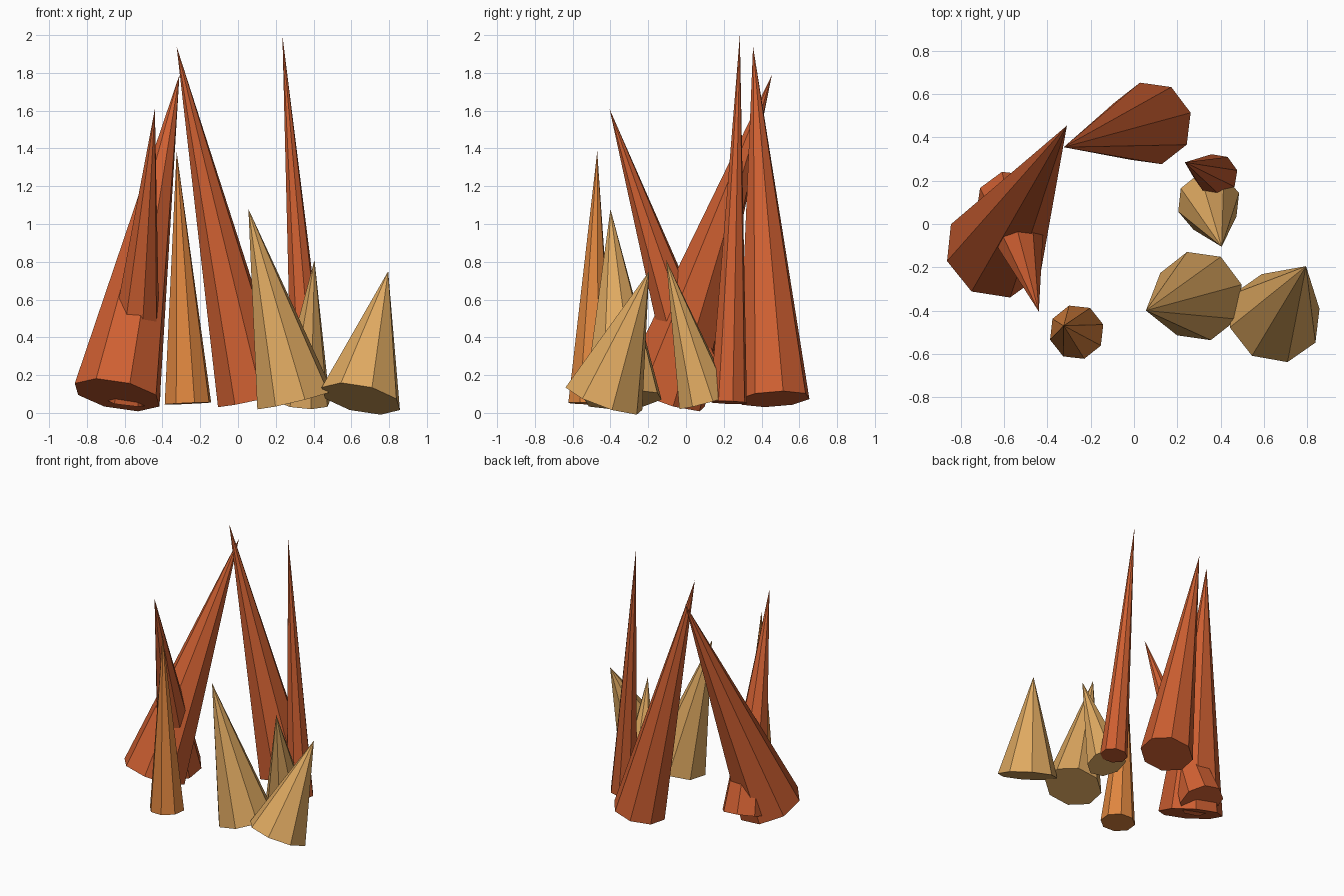
import bpy, bmesh, math
from mathutils import Vector, Matrix

if "Cube" in bpy.data.objects:
    bpy.data.objects.remove(bpy.data.objects["Cube"])


def material(name, rgb):
    m = bpy.data.materials.new(name)
    m.diffuse_color = (*rgb, 1.0)
    m.use_nodes = True
    m.node_tree.nodes["Principled BSDF"].inputs["Base Color"].default_value = m.diffuse_color
    return m


rust = material("rust_red", (0.62, 0.115, 0.031))
sand = material("sand_yellow", (0.74, 0.40, 0.12))
amber = material("amber_orange", (0.74, 0.24, 0.05))


def spike(name, apex, base, radius, phase, mat):
    """Eight-sided flat-shaded cone leaning from base centre to apex."""
    apex, base = Vector(apex), Vector(base)
    axis = apex - base
    turn = Vector((0, 0, 1)).rotation_difference(axis).to_matrix().to_4x4()
    place = (Matrix.Translation((apex + base) / 2) @ turn
             @ Matrix.Rotation(math.radians(phase), 4, 'Z'))
    bm = bmesh.new()
    bmesh.ops.create_cone(bm, cap_ends=True, segments=8, radius1=radius,
                          radius2=0, depth=axis.length, matrix=place)
    bmesh.ops.remove_doubles(bm, verts=bm.verts, dist=1e-4)
    bmesh.ops.recalc_face_normals(bm, faces=bm.faces)
    mesh = bpy.data.meshes.new(name)
    bm.to_mesh(mesh)
    bm.free()
    mesh.materials.append(mat)
    bpy.context.collection.objects.link(bpy.data.objects.new(name, mesh))


# Tall rust-red spikes
spike("large_left_spike", (-0.31, 0.455, 1.79), (-0.64, -0.12, 0.095), 0.238, 15, rust)
spike("crossing_left_spike", (-0.44, -0.405, 1.61), (-0.57, 0.09, 0.085), 0.165, 15, rust)
spike("back_spike", (-0.325, 0.355, 1.94), (0.078, 0.465, 0.073), 0.195, 15, rust)
spike("thin_right_spike", (0.235, 0.285, 2.0), (0.38, 0.225, 0.055), 0.1, 13, rust)

# Slim amber spike
spike("slim_front_spike", (-0.325, -0.47, 1.385), (-0.265, -0.5, 0.05), 0.128, 16, amber)

# Short sandy spikes
spike("front_sand_spike", (0.055, -0.4, 1.08), (0.3, -0.333, 0.07), 0.211, 15, sand)
spike("right_sand_spike", (0.795, -0.195, 0.75), (0.65, -0.435, 0.075), 0.22, 14, sand)
spike("small_sand_spike", (0.405, -0.105, 0.81), (0.345, 0.1, 0.06), 0.147, 17, sand)
